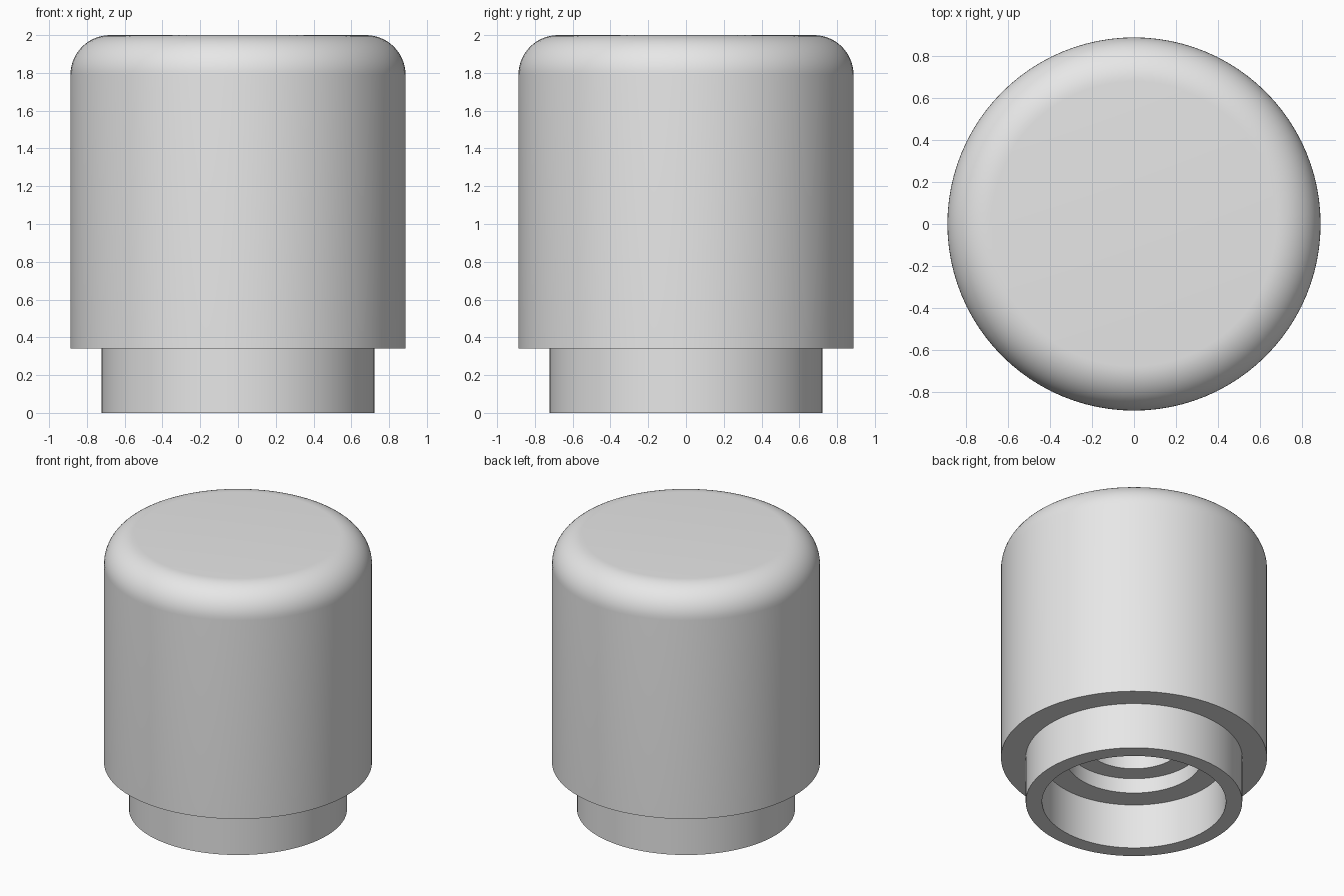
import bpy
import math

cube = bpy.data.objects.get("Cube")
if cube:
    bpy.data.objects.remove(cube, do_unlink=True)

SEGMENTS = 96

# Single plain grey material
grey = bpy.data.materials.new("light_grey")
grey.use_nodes = True
colour = (0.8, 0.8, 0.8, 1)
grey.diffuse_color = colour
grey.node_tree.nodes["Principled BSDF"].inputs["Base Color"].default_value = colour


def lathe(name, profile):
    """Revolve (radius, z) points about z; both ends are closed by a flat disc."""
    verts, faces = [], []
    for r, z in profile:
        for i in range(SEGMENTS):
            a = math.tau * i / SEGMENTS
            verts.append((r * math.cos(a), r * math.sin(a), z))
    for k in range(len(profile) - 1):
        for i in range(SEGMENTS):
            j = (i + 1) % SEGMENTS
            lo, hi = k * SEGMENTS, (k + 1) * SEGMENTS
            faces.append((lo + i, lo + j, hi + j, hi + i))
    last = (len(profile) - 1) * SEGMENTS
    faces.append(tuple(reversed(range(SEGMENTS))))
    faces.append(tuple(range(last, last + SEGMENTS)))
    mesh = bpy.data.meshes.new(name)
    mesh.from_pydata(verts, [], faces)
    mesh.materials.append(grey)
    obj = bpy.data.objects.new(name, mesh)
    bpy.context.collection.objects.link(obj)
    bpy.ops.object.select_all(action="DESELECT")
    obj.select_set(True)
    bpy.context.view_layer.objects.active = obj
    bpy.ops.object.shade_smooth_by_angle(angle=math.radians(30))
    return obj


BODY_R, TOP, FILLET = 0.887, 2.0, 0.21

# Stepped bore, from its blind end down to the open mouth
bore = [(0.32, 1.0), (0.32, 0.44), (0.453, 0.44), (0.453, 0.33), (0.613, 0.33), (0.613, 0)]
# Neck, shoulder and wall
outside = [(0.722, 0), (0.722, 0.34), (BODY_R, 0.34)]
# Rounded upper edge
steps = 14
rounding = [(BODY_R - FILLET + FILLET * math.cos(t), TOP - FILLET + FILLET * math.sin(t))
            for t in (math.pi / 2 * i / steps for i in range(steps + 1))]

lathe("knob_body", bore + outside + rounding)
